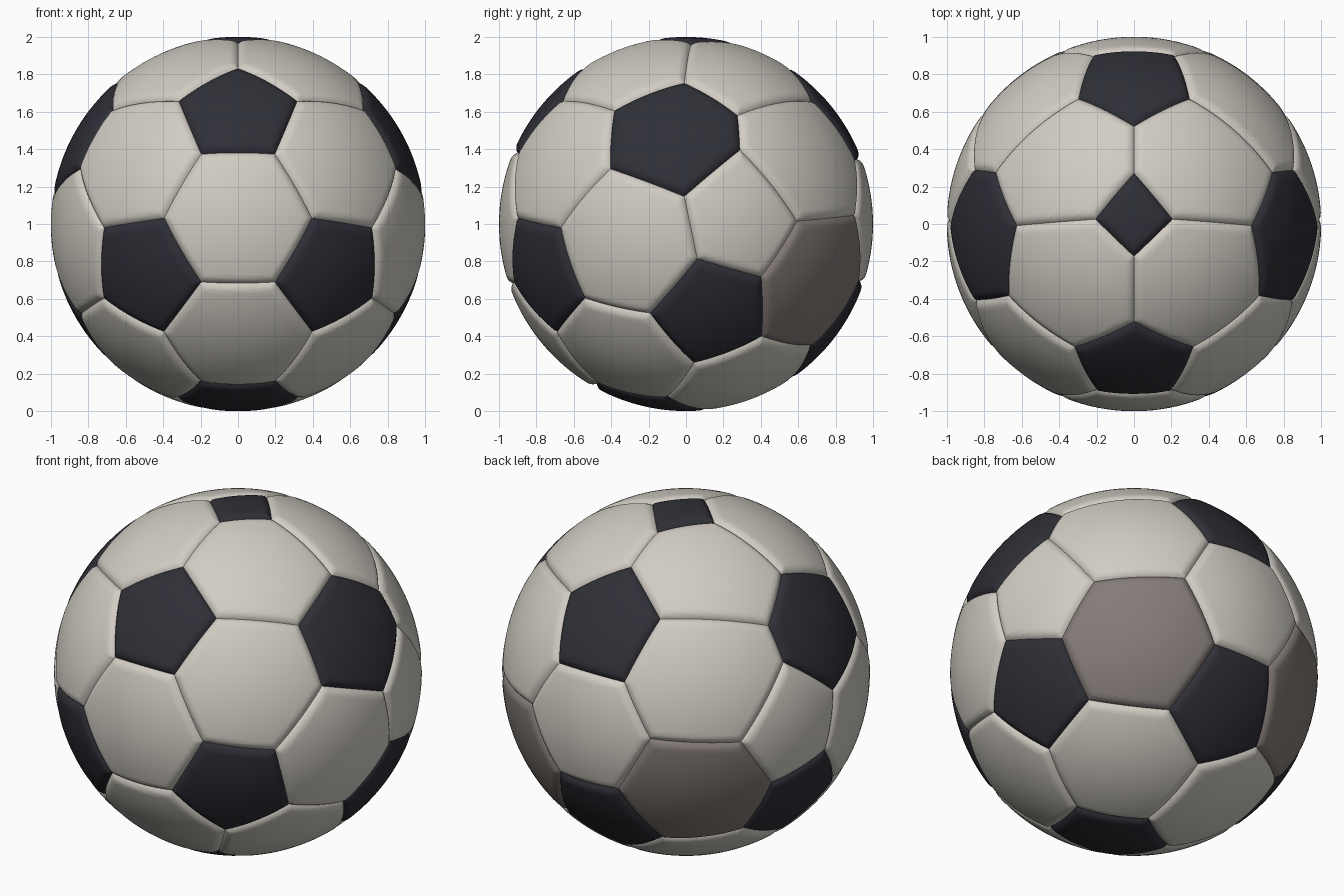
import bpy, bmesh
from mathutils import Vector

if "Cube" in bpy.data.objects:
    bpy.data.objects.remove(bpy.data.objects["Cube"])

SEAM_WIDTH, SEAM_DEPTH = 0.05, 0.022


def material(name, rgb):
    m = bpy.data.materials.new(name)
    m.diffuse_color = (*rgb, 1)
    m.use_nodes = True
    m.node_tree.nodes["Principled BSDF"].inputs["Base Color"].default_value = m.diffuse_color
    return m


MATS = {
    "black": material("charcoal black", (0.028, 0.028, 0.038)),
    "white": material("warm white", (0.64, 0.61, 0.55)),
    "taupe": material("taupe grey", (0.23, 0.20, 0.185)),
}

# Panel seeds: colour, place, direction scaled by size; x > 0 is mirrored
SEEDS = [
    ("black", "front", (0, -.823, .675)),
    ("black", "front_side", (.560, -.857, -.294)),
    ("black", "side", (.928, -.1025, .506)),
    ("black", "lower_side", (.912, .149, -.527)),
    ("black", "bottom", (0, -.236, -1.038)),
    ("black", "lower_back", (0, .862, -.627)),
    ("black", "back", (0, .838, .647)),
    ("black", "top", (0, .03, 1.04)),
    ("white", "front_centre", (0, -1.092, .038)),
    ("white", "front_low", (0, -.840, -.700)),
    ("white", "front_shoulder", (.631, -.802, .392)),
    ("white", "front_top", (.365, -.35, .972)),
    ("white", "middle_side", (1.0215, -.369, -.1266)),
    ("white", "front_bottom", (.631, -.392, -.801)),
    ("white", "back_top", (.41, .367, .943)),
    ("white", "back_shoulder", (.675, .76, .42)),
    ("white", "back_side", (1.006, .335, .02)),
    ("white", "back_centre", (0, 1.075, .02)),
    ("white", "back_bottom", (.39, .35, -.966)),
    ("taupe", "back_low", (.652, .811, -.367)),
]

panels = []
for colour, place, d in SEEDS:
    if d[0] == 0:
        panels.append((colour, place, Vector(d)))
    else:
        panels.append((colour, place + "_right", Vector(d)))
        panels.append((colour, place + "_left", Vector((-d[0], d[1], d[2]))))

base = bmesh.new()
bmesh.ops.create_icosphere(base, subdivisions=6, radius=1)


def cut(bm, normal, offset, clear):
    bmesh.ops.bisect_plane(bm, geom=bm.verts[:] + bm.edges[:] + bm.faces[:],
                           dist=1e-5, plane_co=normal * offset,
                           plane_no=normal, clear_inner=clear)


# Each panel is a sphere trimmed along its seams, with rounded, sunken edges
for colour, place, d in panels:
    bm = base.copy()
    others = sorted((p[2] for p in panels if p[2] is not d),
                    key=lambda o: (o - d).length)
    planes = [(d - o).normalized() for o in others]
    for n in planes:
        cut(bm, n, 0, True)
    near = [n for n in planes
            if min(v.co.normalized().dot(n) for v in bm.verts) < 0.002]
    for n in near:
        for f in (0.12, 0.3, 0.6, 1.0):
            cut(bm, n, SEAM_WIDTH * f, False)
    for v in bm.verts:
        u = v.co.normalized()
        t = min(1, max(0, min(u.dot(n) for n in near) / SEAM_WIDTH))
        v.co = u * (1 - SEAM_DEPTH * (1 - t) ** 2.5)
    for f in bm.faces:
        f.smooth = True
    me = bpy.data.meshes.new(colour + "_panel_" + place)
    bm.to_mesh(me)
    bm.free()
    me.materials.append(MATS[colour])
    ob = bpy.data.objects.new(me.name, me)
    ob.location.z = 1
    bpy.context.collection.objects.link(ob)

base.free()
